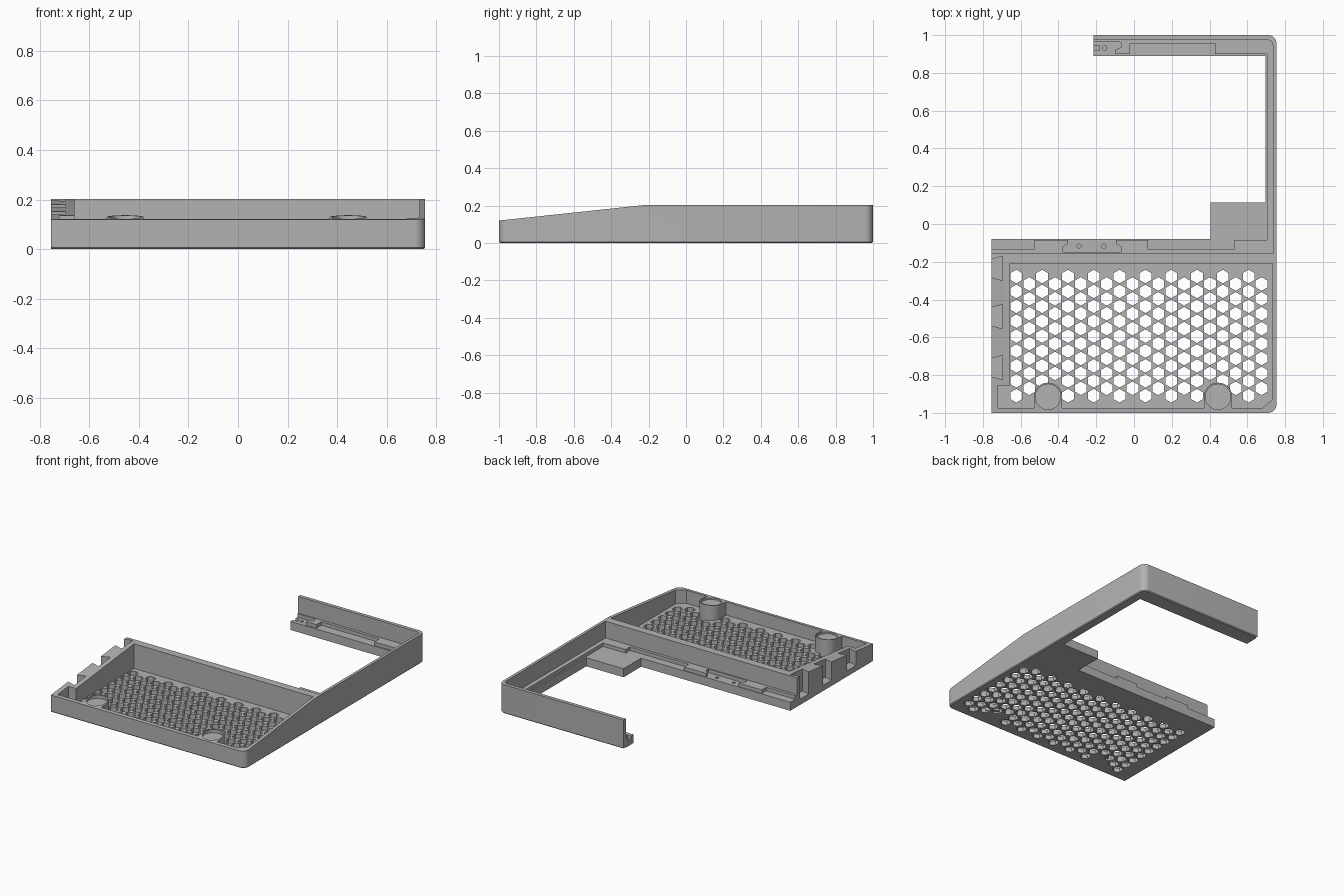
import bpy, bmesh, math
from mathutils import Matrix

if "Cube" in bpy.data.objects:
    bpy.data.objects.remove(bpy.data.objects["Cube"])

TOP, FRONT_TOP, KINK = 0.203, 0.12, -0.22
grey = bpy.data.materials.new("plain_grey")
grey.diffuse_color = (0.45, 0.45, 0.45, 1)
grey.use_nodes = True
grey.node_tree.nodes["Principled BSDF"].inputs["Base Color"].default_value = grey.diffuse_color


def arc(cx, cy, r, a0, a1, n):
    """Points on an arc, angles in degrees."""
    return [(cx + r * math.cos(math.radians(a0 + (a1 - a0) * i / n)),
             cy + r * math.sin(math.radians(a0 + (a1 - a0) * i / n))) for i in range(n + 1)]


def circle(cx, cy, r, n=32, start=0):
    return arc(cx, cy, r, start, start + 360, n)[:-1]


def prisms(name, outlines, z0, z1, chamfer=None):
    """Extrude one or more closed outlines from z0 to z1."""
    bm = bmesh.new()
    for pts in outlines:
        face = bm.faces.new([bm.verts.new((x, y, z0)) for x, y in pts])
        ext = bmesh.ops.extrude_face_region(bm, geom=[face])
        for v in ext["geom"]:
            if isinstance(v, bmesh.types.BMVert):
                v.co.z = z1
    bmesh.ops.recalc_face_normals(bm, faces=bm.faces)
    if chamfer:
        edges = [e for e in bm.edges if all(abs(v.co.z - z0) < 1e-5 for v in e.verts)
                 and chamfer((e.verts[0].co + e.verts[1].co) / 2)]
        bmesh.ops.bevel(bm, geom=edges, offset=0.006, segments=1, affect='EDGES')
    mesh = bpy.data.meshes.new(name)
    bm.to_mesh(mesh)
    bm.free()
    ob = bpy.data.objects.new(name, mesh)
    bpy.context.collection.objects.link(ob)
    mesh.materials.append(grey)
    return ob


def combine(ob, other, op):
    """Apply a boolean and discard the helper."""
    other.hide_render = True
    m = ob.modifiers.new("bool", 'BOOLEAN')
    m.object, m.operation, m.solver = other, op, 'EXACT'
    bpy.context.view_layer.objects.active = ob
    bpy.ops.object.modifier_apply(modifier=m.name)
    bpy.data.objects.remove(other)


# Tray and the thin L-shaped wall running to the back
outline = [(-0.755, -1)] + arc(0.71, -0.955, 0.045, -90, 0, 7) + arc(0.71, 0.955, 0.045, 0, 90, 7) + [
    (-0.215, 1), (-0.215, 0.975)] + arc(0.705, 0.945, 0.03, 90, 0, 5) + [(0.735, -0.155), (-0.755, -0.155)]
body = prisms("tray_and_frame", [outline], 0, TOP,
              lambda c: c.x > 0.74 or abs(c.y) > 0.986)

# Tray cavity
cavity = [(-0.72, -0.975), (0.68, -0.975), (0.732, -0.93), (0.732, -0.21),
          (-0.66, -0.21), (-0.66, -0.855), (-0.72, -0.855)]
combine(body, prisms("cavity_cutter", [cavity], 0.03, 0.4), 'DIFFERENCE')

# Hexagonal vent holes
posts = [(-0.455, -0.915), (0.445, -0.915)]
holes, pitch = [], 0.0789
for col in range(20):
    x = -0.623 + col * pitch * math.cos(math.radians(30))
    for row in range(9 - col % 2):
        y = -0.278 - pitch * (row + 0.5 * (col % 2))
        if all(math.hypot(x - px, y - py) > 0.075 for px, py in posts):
            holes.append(circle(x, y, 0.036, 6, 30))
combine(body, prisms("vent_cutter", holes, -0.1, 0.1), 'DIFFERENCE')

# Round posts joined to the front wall
for px, py in posts:
    u = arc(px, py, 0.075, 0, 180, 20) + [(px - 0.075, -0.985), (px + 0.075, -0.985)]
    combine(body, prisms("post", [u], 0.012, TOP - 0.001), 'UNION')

# Sloping top towards the front
slope = (TOP - FRONT_TOP) / (KINK + 1)
wedge = prisms("slope_cutter", [[(-1.2, FRONT_TOP - 0.2 * slope), (KINK, TOP), (KINK, 0.5), (-1.2, 0.5)]], -1, 1)
wedge.data.transform(Matrix(((0, 0, 1, 0), (1, 0, 0, 0), (0, 1, 0, 0), (0, 0, 0, 1))))
combine(body, wedge, 'DIFFERENCE')

# Shallow seats in the post tops
combine(body, prisms("seat_cutter", [circle(px, py, 0.067) for px, py in posts], 0.112, 0.4), 'DIFFERENCE')

# Dovetail slots on the left edge
tails = [[(-0.80, y - 0.035), (-0.695, y - 0.065), (-0.695, y + 0.065), (-0.80, y + 0.035)]
         for y in (-0.235, -0.49, -0.76)]
combine(body, prisms("dovetail_cutter", tails, 0.04, 0.4), 'DIFFERENCE')

# Low ledge around the rear opening, with the corner pad
low = [(-0.755, -0.155), (0.735, -0.155), (0.735, 0.975), (-0.215, 0.975), (-0.215, 0.89), (0.695, 0.89),
       (0.695, 0.115), (0.405, 0.115), (0.405, -0.08), (-0.755, -0.08)]
ledge = prisms("low_ledge", [low], 0, 0.06)
pins = [circle(x, y, 0.011, 12) for x, y in ((-0.29, -0.117), (-0.16, -0.117), (-0.155, 0.932))]
notch = [(-0.25, 0.918), (-0.182, 0.918), (-0.182, 0.946), (-0.25, 0.946)]
combine(ledge, prisms("pin_cutter", pins + [notch], 0.03, 0.2), 'DIFFERENCE')

# Raised step along the walls, with key-shaped joint recesses
step = [(-0.755, -0.155), (0.735, -0.155), (0.735, 0.975), (-0.215, 0.975), (-0.215, 0.967), (-0.08, 0.967),
        (-0.07, 0.957), (-0.07, 0.935), (-0.1, 0.92), (-0.1, 0.9), (-0.02, 0.9), (-0.02, 0.955),
        (0.43, 0.955), (0.43, 0.9), (0.705, 0.9), (0.705, -0.085), (0.53, -0.085), (0.53, -0.135),
        (0.075, -0.135), (0.075, -0.085), (-0.095, -0.085), (-0.095, -0.105), (-0.07, -0.12), (-0.07, -0.148),
        (-0.375, -0.148), (-0.375, -0.12), (-0.35, -0.105), (-0.35, -0.085), (-0.53, -0.085),
        (-0.53, -0.135), (-0.755, -0.135)]
prisms("raised_step", [step], 0.06, 0.085)

for ob in bpy.context.scene.objects:
    ob.select_set(True)
bpy.context.view_layer.objects.active = body
bpy.ops.object.shade_smooth_by_angle(angle=math.radians(30))
